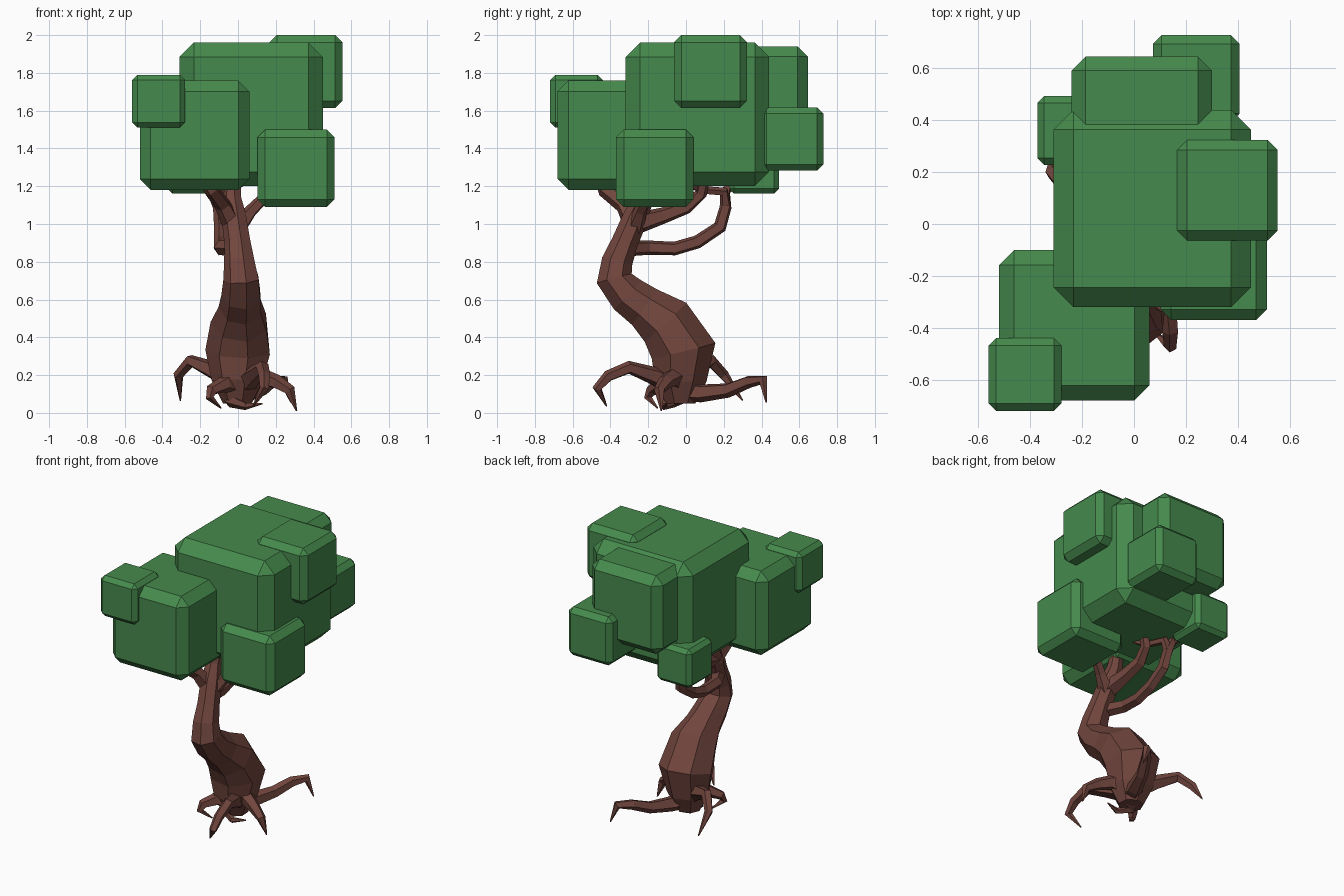
import bpy, bmesh, math
from mathutils import Vector


def material(name, rgb):
    m = bpy.data.materials.new(name)
    m.diffuse_color = (*rgb, 1)
    return m


LEAF = material("leaf green", (0.061, 0.255, 0.074))
BARK = material("bark brown", (0.165, 0.060, 0.047))


def finish(bm, name, mat):
    bmesh.ops.recalc_face_normals(bm, faces=bm.faces)
    me = bpy.data.meshes.new(name)
    bm.to_mesh(me)
    bm.free()
    me.materials.append(mat)
    ob = bpy.data.objects.new(name, me)
    bpy.context.collection.objects.link(ob)


def leaf_block(name, centre, size):
    """Cube with chamfered edges."""
    bm = bmesh.new()
    bmesh.ops.create_cube(bm, size=size)
    bmesh.ops.bevel(bm, geom=bm.edges[:], offset=size * 0.1, segments=1,
                    affect='EDGES', profile=0.5)
    bmesh.ops.translate(bm, verts=bm.verts, vec=centre)
    finish(bm, name, LEAF)


def limb(name, path, sides=5):
    """Faceted tapering tube through (x, y, z, radius) points."""
    pts = [Vector(p[:3]) for p in path]
    bm = bmesh.new()
    rings, ref = [], Vector((1, 0.05, 0))
    for i, p in enumerate(pts):
        a = (p - pts[i - 1]).normalized() if i else Vector()
        b = (pts[i + 1] - p).normalized() if i + 1 < len(pts) else Vector()
        t = (a + b).normalized()
        ref = ref - t * ref.dot(t)
        if ref.length < 0.05:
            ref = t.orthogonal()
        ref.normalize()
        side = t.cross(ref)
        r = path[i][3]
        rings.append([bm.verts.new(p + (ref * math.cos(k) + side * math.sin(k)) * r)
                      for k in (math.tau * (j + 0.5) / sides for j in range(sides))])
    for lo, hi in zip(rings, rings[1:]):
        for j in range(sides):
            k = (j + 1) % sides
            bm.faces.new((lo[j], lo[k], hi[k], hi[j]))
    bm.faces.new(rings[0])
    bm.faces.new(rings[-1])
    finish(bm, name, BARK)


# foliage
leaf_block("crown_main", (0.07, 0.06, 1.58), 0.76)
leaf_block("crown_front_left", (-0.23, -0.39, 1.47), 0.58)
leaf_block("crown_small_left", (-0.42, -0.58, 1.65), 0.28)
leaf_block("crown_front_right", (0.307, -0.165, 1.295), 0.41)
leaf_block("crown_top_right", (0.36, 0.13, 1.807), 0.387)
leaf_block("crown_back_low", (0.24, 0.56, 1.45), 0.335)
leaf_block("crown_back_top", (0.03, 0.375, 1.67), 0.54)
leaf_block("crown_back_left", (-0.24, 0.36, 1.293), 0.265)

# trunk
limb("trunk", [
    (0.0, -0.03, 0.05, 0.08), (0.0, -0.03, 0.17, 0.14), (0.005, -0.015, 0.33, 0.178),
    (0.01, -0.11, 0.48, 0.155), (0.015, -0.22, 0.56, 0.118), (0.02, -0.31, 0.625, 0.108),
    (0.02, -0.38, 0.71, 0.098), (0.01, -0.365, 0.80, 0.084), (0.0, -0.325, 0.90, 0.072),
    (-0.02, -0.265, 1.04, 0.068), (-0.03, -0.22, 1.14, 0.05), (-0.02, -0.18, 1.26, 0.04)], 7)

# branches
limb("branch_front_left", [(-0.03, -0.28, 1.0, 0.055), (-0.08, -0.33, 1.10, 0.045),
                           (-0.14, -0.43, 1.18, 0.04), (-0.19, -0.46, 1.25, 0.03)])
limb("branch_front_right", [(0.0, -0.27, 0.98, 0.05), (0.07, -0.24, 1.07, 0.035),
                            (0.15, -0.2, 1.15, 0.03), (0.22, -0.18, 1.22, 0.03)])
limb("branch_middle", [(-0.02, -0.27, 1.0, 0.06), (-0.04, -0.12, 1.045, 0.045),
                       (-0.05, 0.0, 1.09, 0.04), (-0.03, 0.08, 1.16, 0.033),
                       (0.0, 0.1, 1.25, 0.03)])
limb("branch_lower", [(-0.02, -0.32, 0.87, 0.045), (-0.09, -0.2, 0.875, 0.04),
                      (-0.09, -0.06, 0.87, 0.038), (-0.09, 0.06, 0.905, 0.037),
                      (-0.09, 0.18, 0.985, 0.037), (-0.10, 0.21, 1.09, 0.033),
                      (-0.14, 0.21, 1.18, 0.028), (-0.2, 0.28, 1.23, 0.025)])
limb("branch_lower_fork", [(-0.10, 0.21, 1.10, 0.03), (-0.08, 0.2, 1.17, 0.028),
                           (-0.04, 0.08, 1.18, 0.022), (0.03, 0.0, 1.22, 0.015)])

# roots
limb("root_front", [(0.02, -0.03, 0.14, 0.07), (0.08, -0.18, 0.2, 0.048),
                    (0.13, -0.30, 0.24, 0.036), (0.14, -0.41, 0.195, 0.032),
                    (0.14, -0.47, 0.13, 0.026), (0.08, -0.42, 0.035, 0.004)])
limb("root_right", [(0.02, -0.03, 0.16, 0.08), (0.12, -0.07, 0.19, 0.05),
                    (0.2, -0.11, 0.165, 0.04), (0.275, -0.14, 0.12, 0.03),
                    (0.31, -0.13, 0.01, 0.004)])
limb("root_back_right", [(0.0, -0.04, 0.13, 0.075), (0.06, 0.08, 0.105, 0.05),
                         (0.12, 0.22, 0.12, 0.04), (0.18, 0.33, 0.165, 0.034),
                         (0.24, 0.41, 0.175, 0.028), (0.28, 0.425, 0.055, 0.004)])
limb("root_back_left", [(0.0, -0.03, 0.16, 0.08), (-0.13, 0.05, 0.225, 0.05),
                        (-0.25, 0.13, 0.275, 0.035), (-0.315, 0.2, 0.2, 0.028),
                        (-0.305, 0.3, 0.065, 0.004)])
limb("root_front_left", [(0.0, -0.04, 0.13, 0.07), (-0.07, -0.13, 0.155, 0.045),
                         (-0.14, -0.18, 0.12, 0.032), (-0.15, -0.2, 0.08, 0.022),
                         (-0.09, -0.15, 0.025, 0.004)])
limb("root_under", [(0.0, -0.04, 0.1, 0.07), (-0.03, -0.08, 0.06, 0.04),
                    (0.04, -0.12, 0.035, 0.02), (0.13, -0.1, 0.05, 0.004)])
